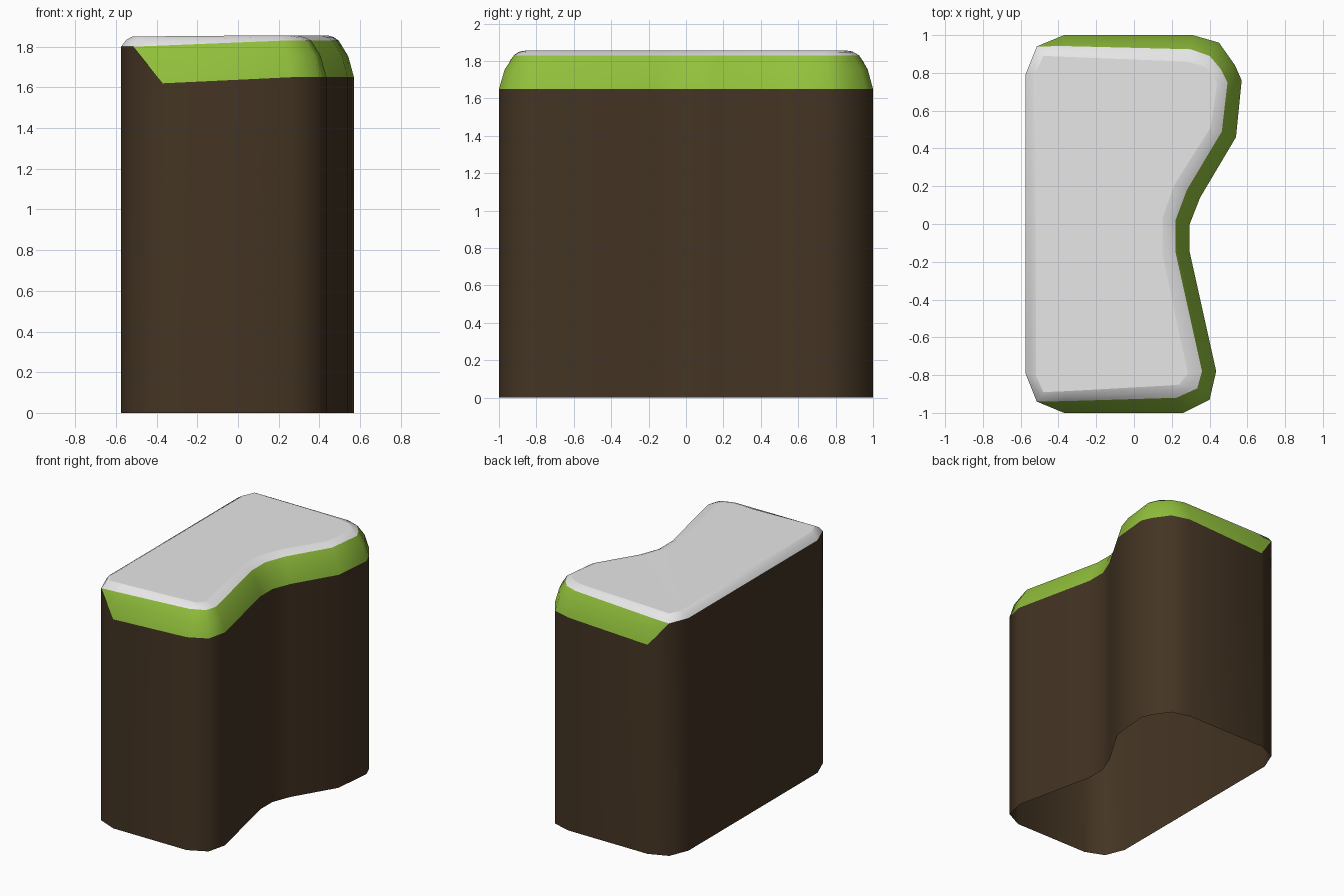
import bpy, bmesh, math

if "Cube" in bpy.data.objects:
    bpy.data.objects.remove(bpy.data.objects["Cube"])

# Outline, clockwise from above: wall x,y / snow edge x,y / flat top x,y
OUTLINE = [
    (-.575, -.79, -.575, -.79, -.52, -.80),
    (-.575, .79, -.575, .79, -.52, .80),
    (-.515, .94, -.515, .94, -.48, .89),
    (-.37, 1.0, -.37, .942, -.36, .885),
    (.31, 1.0, .30, .925, .27, .86),
    (.45, .96, .40, .89, .36, .84),
    (.535, .84, .46, .82, .42, .80),
    (.57, .76, .495, .75, .44, .74),
    (.54, .46, .465, .49, .405, .51),
    (.35, .14, .28, .18, .215, .21),
    (.295, .0, .22, .02, .15, .03),
    (.295, -.15, .22, -.15, .15, -.16),
    (.435, -.78, .36, -.78, .285, -.79),
    (.40, -.93, .335, -.87, .24, -.85),
    (.26, -1.0, .225, -.92, .18, -.855),
    (-.37, -1.0, -.37, -.938, -.36, -.885),
    (-.515, -.94, -.515, -.94, -.48, -.89),
]


def snow_z(x):
    return 1.80 + .03 * min(1, max(0, (x + .515) / .74))


def wall_z(x):
    if x < -.5:
        return 1.80
    return 1.62 + .03 * min(1, (x + .37) / .6)


floor = [(p[0], p[1], 0) for p in OUTLINE]
wall = [(p[0], p[1], wall_z(p[0])) for p in OUTLINE]
edge = [(p[2], p[3], snow_z(p[2])) for p in OUTLINE]
top = [(p[4], p[5], 1.85 + .006 * min(1, max(0, (p[4] + .52) / .7))) for p in OUTLINE]


def blend(a, b, txy, tz):
    return [(u[0] + (v[0] - u[0]) * txy, u[1] + (v[1] - u[1]) * txy,
             u[2] + (v[2] - u[2]) * tz) for u, v in zip(a, b)]


def material(name, rgb):
    m = bpy.data.materials.new(name)
    m.diffuse_color = (*rgb, 1)
    m.use_nodes = True
    m.node_tree.nodes["Principled BSDF"].inputs["Base Color"].default_value = m.diffuse_color
    return m


def skin(name, rings, mat, closed=True, cap=None):
    bm = bmesh.new()
    vr = [[bm.verts.new(c) for c in r] for r in rings]
    n = len(rings[0])
    for lo, hi in zip(vr, vr[1:]):
        for i in range(n if closed else n - 1):
            j = (i + 1) % n
            bm.faces.new((lo[j], lo[i], hi[i], hi[j]))
    bmesh.ops.remove_doubles(bm, verts=bm.verts[:], dist=1e-4)
    for f in bm.faces:
        f.smooth = True
    if cap:
        f = bm.faces.new([bm.verts.new(c) for c in reversed(cap)])
        bmesh.ops.triangulate(bm, faces=[f])
    me = bpy.data.meshes.new(name)
    bm.to_mesh(me)
    bm.free()
    me.materials.append(mat)
    ob = bpy.data.objects.new(name, me)
    bpy.context.collection.objects.link(ob)
    return ob


dirt = material("dark brown earth", (.058, .035, .017))
green = material("grass green", (.285, .53, .045))
white = material("snow white", (.83, .83, .83))

# Earth wall, open underneath
skin("earth_wall", [floor, wall], dirt)

# Rounded grass lip, absent along the straight back side
a, b = wall[2:], edge[2:]
skin("grass_lip", [a, blend(a, b, .38, .58), b], green, closed=False)

# Bevelled snow cover with flat top
skin("snow_cover", [edge, blend(edge, top, .45, .65), top], white, cap=top)
